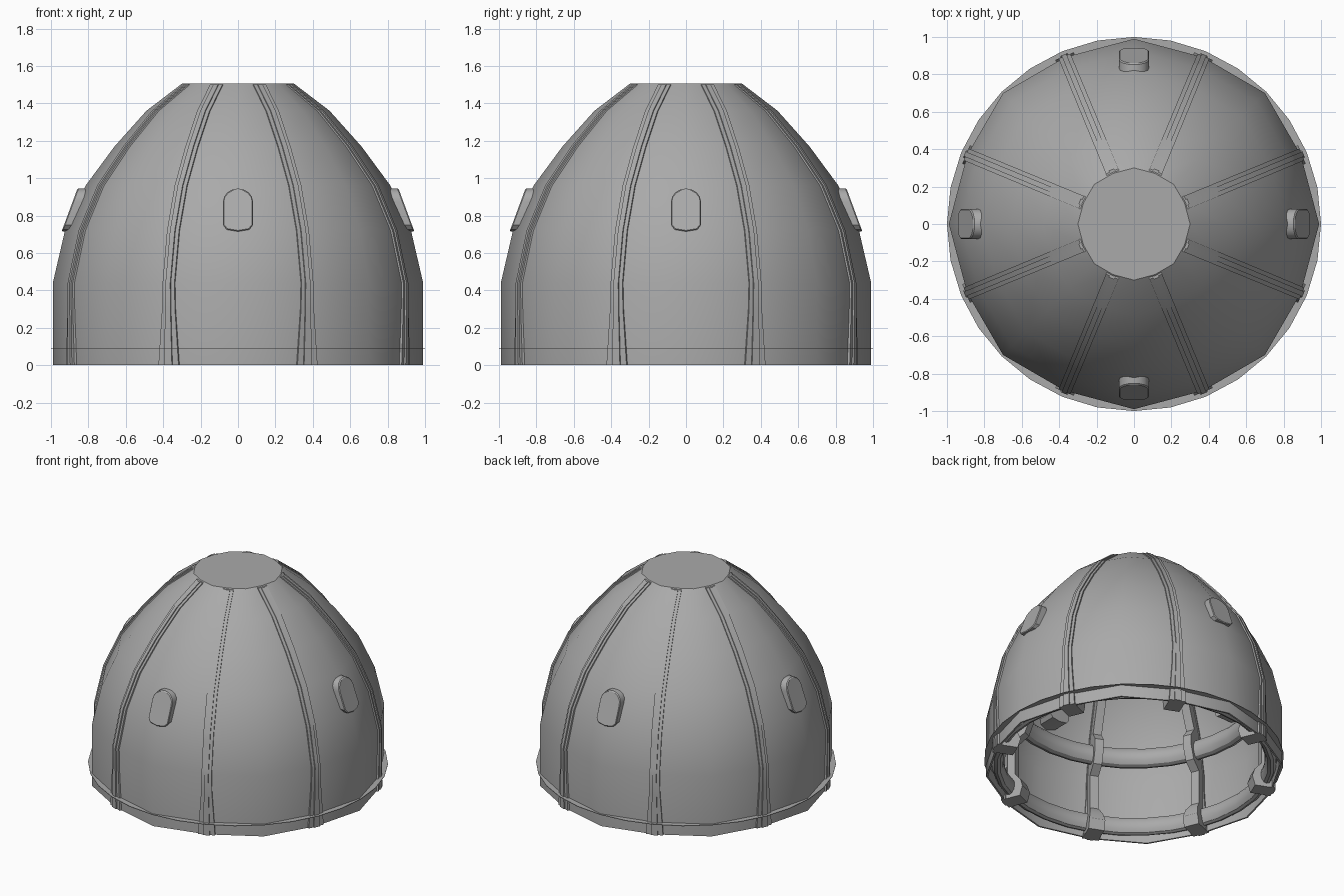
import bpy, bmesh, math
from mathutils import Vector, Matrix

cube = bpy.data.objects.get("Cube")
if cube:
    bpy.data.objects.remove(cube, do_unlink=True)

grey = bpy.data.materials.new("plain_grey")
grey.use_nodes = True
COLOUR = (0.4, 0.4, 0.4, 1)
grey.diffuse_color = COLOUR
grey.node_tree.nodes["Principled BSDF"].inputs["Base Color"].default_value = COLOUR

# Wall profiles as (radius, height); the lining is a thin offset of the wall
OUTER = [(0.99, 0), (0.99, 0.44), (0.925, 0.72), (0.815, 0.96),
         (0.66, 1.17), (0.49, 1.36), (0.3, 1.505)]
INNER = [(r - 0.012, z - 0.012 * (z > 1.4)) for r, z in reversed(OUTER)]
DENT = 0.975


def finish(name, bm, angle=30):
    bmesh.ops.recalc_face_normals(bm, faces=bm.faces)
    mesh = bpy.data.meshes.new(name)
    bm.to_mesh(mesh)
    bm.free()
    mesh.materials.append(grey)
    obj = bpy.data.objects.new(name, mesh)
    bpy.context.collection.objects.link(obj)
    bpy.ops.object.select_all(action="DESELECT")
    obj.select_set(True)
    bpy.context.view_layer.objects.active = obj
    bpy.ops.object.shade_smooth_by_angle(angle=math.radians(angle))


def loft(bm, sections, closed=False, capped=False):
    """Skin equal-length loops of points, optionally joined round or capped."""
    loops = [[bm.verts.new(p) for p in s] for s in sections]
    n = len(loops[0])
    pairs = list(zip(loops, loops[1:]))
    if closed:
        pairs.append((loops[-1], loops[0]))
    for a, b in pairs:
        for i in range(n):
            j = (i + 1) % n
            bm.faces.new((a[i], a[j], b[j], b[i]))
    if capped:
        bm.faces.new(loops[0])
        bm.faces.new(loops[-1])


def circle(r, z, count, dent=1.0):
    """Ring of points, with every second one pulled in by dent."""
    pts = []
    for i in range(count):
        a = math.tau * i / count
        k = r * (dent if i % 2 else 1)
        pts.append(Vector((k * math.cos(a), k * math.sin(a), z)))
    return pts


def lathe(name, profile, count):
    bm = bmesh.new()
    loft(bm, [circle(r, z, count) for r, z in profile], closed=True)
    finish(name, bm)


def tube(r, z, wide, high):
    """Oval tube profile."""
    return [(r + wide * math.cos(math.tau * k / 12),
             z + high * math.sin(math.tau * k / 12)) for k in range(12)]


def interp(table, z):
    """Radius at height z along a (radius, height) table."""
    for (r0, z0), (r1, z1) in zip(table, table[1:]):
        if z <= z1:
            return r0 + (r1 - r0) * (z - z0) / (z1 - z0)
    return table[-1][0]


# Hollow dome shell, open below, flat cap on top
bm = bmesh.new()
rings = [circle(r, z, 16, DENT) for r, z in INNER[::-1] + OUTER[::-1]]
rings = rings[:len(INNER)] + rings[len(INNER):]
loft(bm, [circle(r, z, 16, DENT) for r, z in INNER + OUTER], capped=True)
finish("dome_shell", bm)

# Thin flat ledge round the foot, rounded hoops inside
lathe("base_ledge", [(0.94, 0.086), (1, 0.086), (1, 0.09), (0.94, 0.09)], 32)
lathe("inner_base_hoop", tube(0.915, 0.09, 0.04, 0.065), 32)
lathe("inner_middle_hoop", tube(0.855, 0.58, 0.052, 0.07), 32)

# Ribs: stepped strip outside, beam inside that bends round the hoop
DEPTH = [(0.085, 0), (0.085, 0.44), (0.15, 0.49), (0.165, 0.58),
         (0.15, 0.66), (0.09, 0.72), (0.1, 1.1), (0.13, 1.5)]
LEVELS = [0, 0.15, 0.3, 0.44, 0.49, 0.58, 0.66, 0.72, 0.96, 1.17, 1.36, 1.5]
HALF = [(0.058, 0), (0.034, 0.35), (0.036, 1.5)]


def rib_section(z):
    r = interp(OUTER, z) * DENT
    w, d = interp(HALF, z), interp(DEPTH, z)
    side = [(r - d, 0.03), (r - 0.03, 0.03), (r - 0.03, w),
            (r + 0.006, w), (r + 0.006, w * 0.4), (r + 0.015, w * 0.4)]
    return ([Vector((x, y, z)) for x, y in side]
            + [Vector((x, -y, z)) for x, y in reversed(side)])


for k in range(8):
    turn = Matrix.Rotation(math.tau * (k + 0.5) / 8, 4, "Z")
    bm = bmesh.new()
    loft(bm, [rib_section(z) for z in LEVELS], capped=True)
    bm.transform(turn)
    finish(f"rib_{k + 1}", bm, 25)

    # Tapered bracket at the foot of each rib
    bm = bmesh.new()
    loft(bm, [[Vector((x, s * w, z)) for x, s in
               ((tip, -1), (tip, 1), (0.95, 1), (0.95, -1))]
              for z, tip, w in ((0, 0.83, 0.055), (0.07, 0.81, 0.055),
                                (0.13, 0.83, 0.045), (0.19, 0.88, 0.03))],
         capped=True)
    bm.transform(turn)
    finish(f"foot_bracket_{k + 1}", bm, 25)

# Arched windows: plain plugs through the wall with a softened front edge
ARCH = [(-0.08, 0.75), (-0.06, 0.725), (0, 0.715), (0.06, 0.725), (0.08, 0.75)]
ARCH += [(0.08 * math.cos(a), 0.875 + 0.07 * math.sin(a))
         for a in [math.pi * k / 8 for k in range(9)]]


def window_outline(offset, size):
    """Arch on a plane leaning with the wall."""
    pts = [(y * size, 0.83 + (z - 0.83) * size) for y, z in ARCH]
    return [Vector((0.945 - (z - 0.71) * 0.37 + offset, y, z)) for y, z in pts]


for k, side in enumerate(("left", "back", "right", "front")):
    bm = bmesh.new()
    back = [Vector((0.77, y, z)) for y, z in ARCH]
    loft(bm, [back, window_outline(-0.006, 1), window_outline(0, 0.95)], capped=True)
    bm.transform(Matrix.Rotation(math.tau * k / 4, 4, "Z"))
    finish(f"window_{side}", bm)
